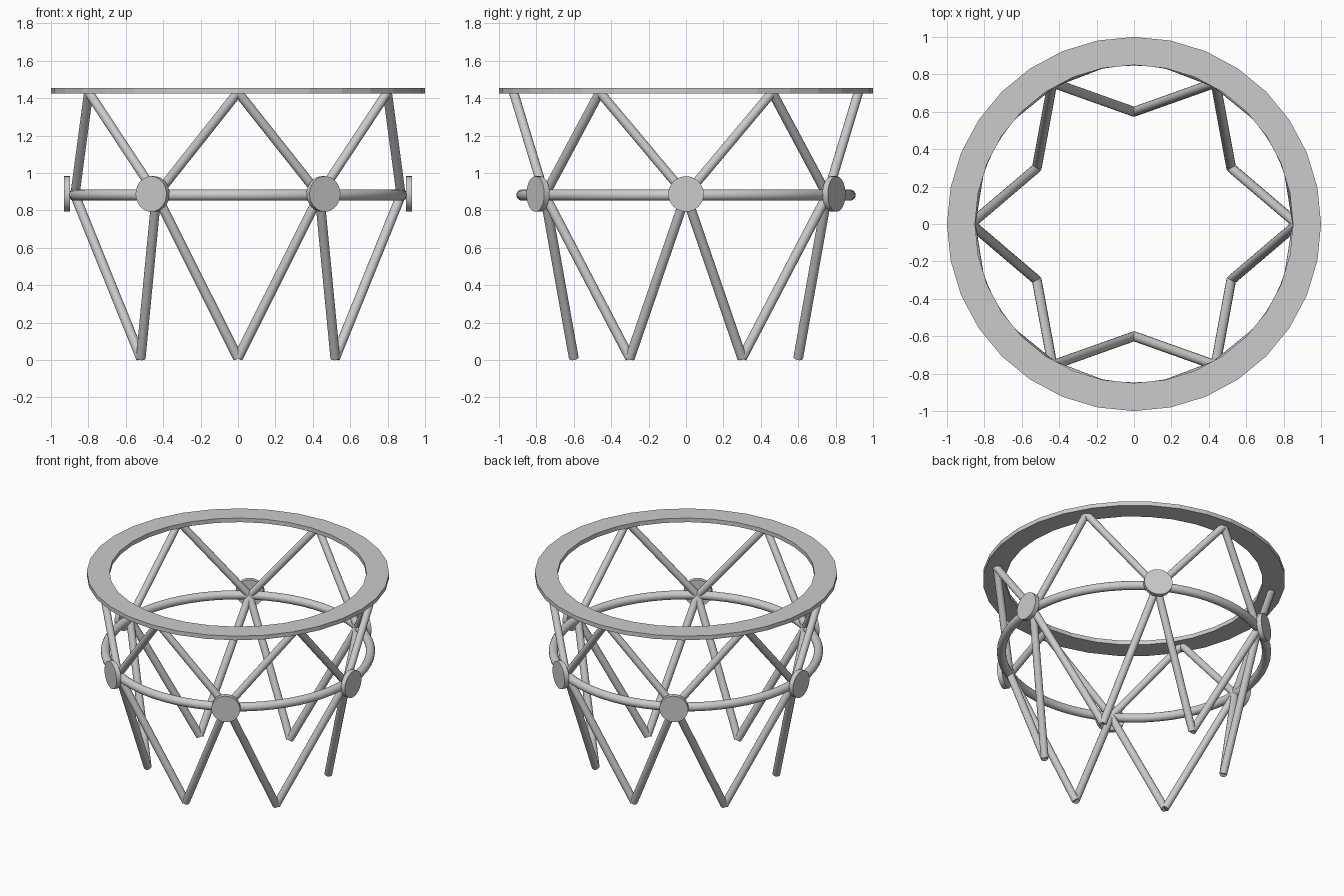
import bpy, bmesh
from math import cos, sin, radians, pi
from mathutils import Vector

if "Cube" in bpy.data.objects:
    bpy.data.objects.remove(bpy.data.objects["Cube"])


def polar(r, deg, z):
    a = radians(deg)
    return Vector((r * cos(a), r * sin(a), z))


def rod(name, a, b, radius, sides=16):
    d = b - a
    bpy.ops.mesh.primitive_cylinder_add(
        vertices=sides, radius=radius, depth=d.length, location=(a + b) / 2,
        rotation=d.to_track_quat('Z', 'Y').to_euler())
    o = bpy.context.object
    o.name = name
    bpy.ops.object.shade_smooth_by_angle(angle=radians(40))
    return o


# Flat top rim: 32-sided ring, rectangular section
bm = bmesh.new()
profile = [(0.85, 1.425), (1.0, 1.425), (1.0, 1.455), (0.85, 1.455)]
N = 32
loops = [[bm.verts.new(polar(r, 360 * i / N, z)) for r, z in profile] for i in range(N)]
for i in range(N):
    p, q = loops[i], loops[(i + 1) % N]
    for j in range(4):
        k = (j + 1) % 4
        bm.faces.new((p[j], q[j], q[k], p[k]))
bmesh.ops.recalc_face_normals(bm, faces=bm.faces)
mesh = bpy.data.meshes.new("top_rim")
bm.to_mesh(mesh)
bm.free()
bpy.context.collection.objects.link(bpy.data.objects.new("top_rim", mesh))

# Round middle hoop
bpy.ops.mesh.primitive_torus_add(major_radius=0.877, minor_radius=0.03,
                                 major_segments=64, minor_segments=16,
                                 location=(0, 0, 0.882))
bpy.context.object.name = "middle_hoop"
bpy.ops.object.shade_smooth_by_angle(angle=radians(40))

# Six joints: a disc outside the hoop, two legs down and two struts up
for i in range(6):
    a = 60 * i
    rod(f"joint_disc_{i}", polar(0.897, a, 0.888), polar(0.93, a, 0.888), 0.095, 32)
    node = polar(0.872, a, 0.882)
    for side, s in (("left", -30), ("right", 30)):
        rod(f"lower_leg_{side}_{i}", polar(0.6, a + s, 0.011), node, 0.026)
        rod(f"upper_strut_{side}_{i}", node, polar(0.922, a + s, 1.432), 0.025)
